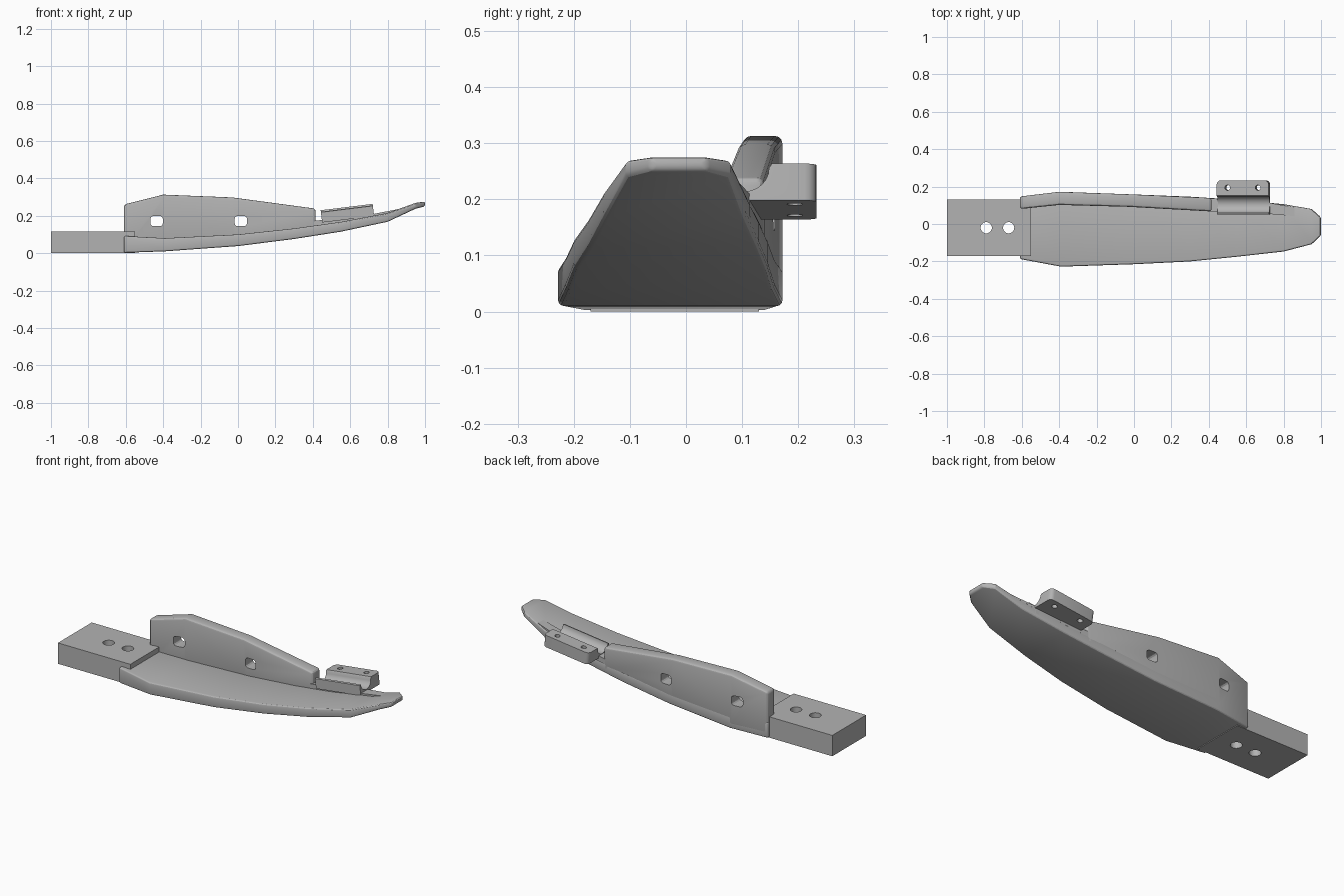
import bpy, bmesh, math
from mathutils import Matrix, Vector

if "Cube" in bpy.data.objects:
    bpy.data.objects.remove(bpy.data.objects["Cube"])

grey = bpy.data.materials.new("plain_grey")
grey.use_nodes = True
grey.diffuse_color = (0.45, 0.45, 0.45, 1)
grey.node_tree.nodes["Principled BSDF"].inputs["Base Color"].default_value = grey.diffuse_color


def loft(name, rings):
    """Skin a row of equal cross-sections and cap both ends."""
    bm = bmesh.new()
    rows = [[bm.verts.new(p) for p in ring] for ring in rings]
    n = len(rows[0])
    for a, b in zip(rows, rows[1:]):
        for i in range(n):
            j = (i + 1) % n
            bm.faces.new((a[i], a[j], b[j], b[i]))
    bm.faces.new(rows[0])
    bm.faces.new(rows[-1])
    bmesh.ops.recalc_face_normals(bm, faces=bm.faces)
    mesh = bpy.data.meshes.new(name)
    bm.to_mesh(mesh)
    bm.free()
    mesh.materials.append(grey)
    ob = bpy.data.objects.new(name, mesh)
    bpy.context.collection.objects.link(ob)
    return ob


def box(name, lo, hi):
    return loft(name, [[(x, lo[1], lo[2]), (x, hi[1], lo[2]), (x, hi[1], hi[2]), (x, lo[1], hi[2])]
                       for x in (lo[0], hi[0])])


def activate(ob):
    bpy.ops.object.select_all(action='DESELECT')
    ob.select_set(True)
    bpy.context.view_layer.objects.active = ob


def bevel(ob, width, segments=3, angle=40):
    m = ob.modifiers.new("rounded_edges", 'BEVEL')
    m.width, m.segments = width, segments
    m.limit_method, m.angle_limit = 'ANGLE', math.radians(angle)
    activate(ob)
    bpy.ops.object.modifier_apply(modifier=m.name)


def cut(ob, cutter):
    m = ob.modifiers.new("cut", 'BOOLEAN')
    m.operation, m.object, m.solver = 'DIFFERENCE', cutter, 'EXACT'
    activate(ob)
    bpy.ops.object.modifier_apply(modifier=m.name)
    bpy.data.objects.remove(cutter)


def round_cutter(x, y, z, r, depth):
    bpy.ops.mesh.primitive_cylinder_add(vertices=32, radius=r, depth=depth, location=(x, y, z))
    ob = bpy.context.object
    ob.data.materials.append(grey)
    ob.hide_render = True
    return ob


def smooth(ob):
    activate(ob)
    bpy.ops.object.shade_smooth_by_angle(angle=math.radians(25))


# Upturned sole: x, right edge, left edge, bottom, top
stations = [
    (-0.61, -0.187, 0.147, 0.002, 0.092),
    (-0.39, -0.228, 0.172, 0.010, 0.080),
    (0.0, -0.215, 0.158, 0.038, 0.100),
    (0.3, -0.200, 0.146, 0.076, 0.132),
    (0.55, -0.175, 0.130, 0.115, 0.167),
    (0.8, -0.147, 0.106, 0.168, 0.215),
    (0.95, -0.108, 0.080, 0.238, 0.269),
    (1.0, -0.062, 0.036, 0.250, 0.276),
]
sole = loft("sole", [[(x, r, b), (x, l, b), (x, l, t), (x, r, t)] for x, r, l, b, t in stations])
bevel(sole, 0.01)
smooth(sole)

# Upright side wall: x, inner, outer, base, top
wall_line = [
    (-0.61, 0.080, 0.147, 0.022, 0.260),
    (-0.40, 0.102, 0.172, 0.030, 0.313),
    (-0.03, 0.092, 0.159, 0.055, 0.298),
    (0.415, 0.067, 0.139, 0.110, 0.238),
]
wall = loft("side_wall", [[(x, i, b), (x, o, b), (x, o, t), (x, i, t)] for x, i, o, b, t in wall_line])
bevel(wall, 0.014)
for x in (-0.435, 0.015):
    slot = box("slot_cutter", (x - 0.033, -0.1, 0.144), (x + 0.033, 0.3, 0.199))
    slot.hide_render = True
    bevel(slot, 0.016)
    cut(wall, slot)
smooth(wall)

# Low ridge that fades from the wall into the toe
ridge_line = [(0.40, 0.067, 0.138, 0.12, 0.172), (0.72, 0.054, 0.114, 0.17, 0.209),
              (0.88, 0.040, 0.085, 0.21, 0.240)]
loft("toe_ridge", [[(x, i, b), (x, o, b), (x, o, t), (x, i, t)] for x, i, o, b, t in ridge_line])

# Rear mounting block with two bolt holes
block = box("mounting_block", (-1, -0.17, 0), (-0.55, 0.13, 0.117))
for x in (-0.79, -0.67):
    cut(block, round_cutter(x, -0.02, 0.05, 0.03, 0.5))
smooth(block)

# Clamp bracket: grooved section, then tilted to follow the toe
arc = [math.radians(a) for a in range(0, 181, 15)]
groove = [(0.104 + 0.044 * math.cos(a), 0.058 - 0.042 * math.sin(a)) for a in arc]
section = [(0.05, 0), (0.233, 0), (0.233, 0.066), (0.153, 0.066)] + groove + [(0.05, 0.055)]
bracket = loft("clamp_bracket", [[(x, y, z) for y, z in section] for x in (0, 0.28)])

# Round the outer flange corners
bm = bmesh.new()
bm.from_mesh(bracket.data)
corners = [e for e in bm.edges if all(v.co.y > 0.23 for v in e.verts)
           and abs(e.verts[0].co.z - e.verts[1].co.z) > 0.05]
bmesh.ops.bevel(bm, geom=corners, offset=0.022, segments=4, profile=0.5, affect='EDGES')
bm.to_mesh(bracket.data)
bm.free()
for x in (0.058, 0.222):
    cut(bracket, round_cutter(x, 0.194, 0.03, 0.014, 0.3))
bracket.data.transform(Matrix.Translation(Vector((0.45, 0, 0.164)))
                       @ Matrix.Rotation(math.radians(-7), 4, 'Y'))
smooth(bracket)
